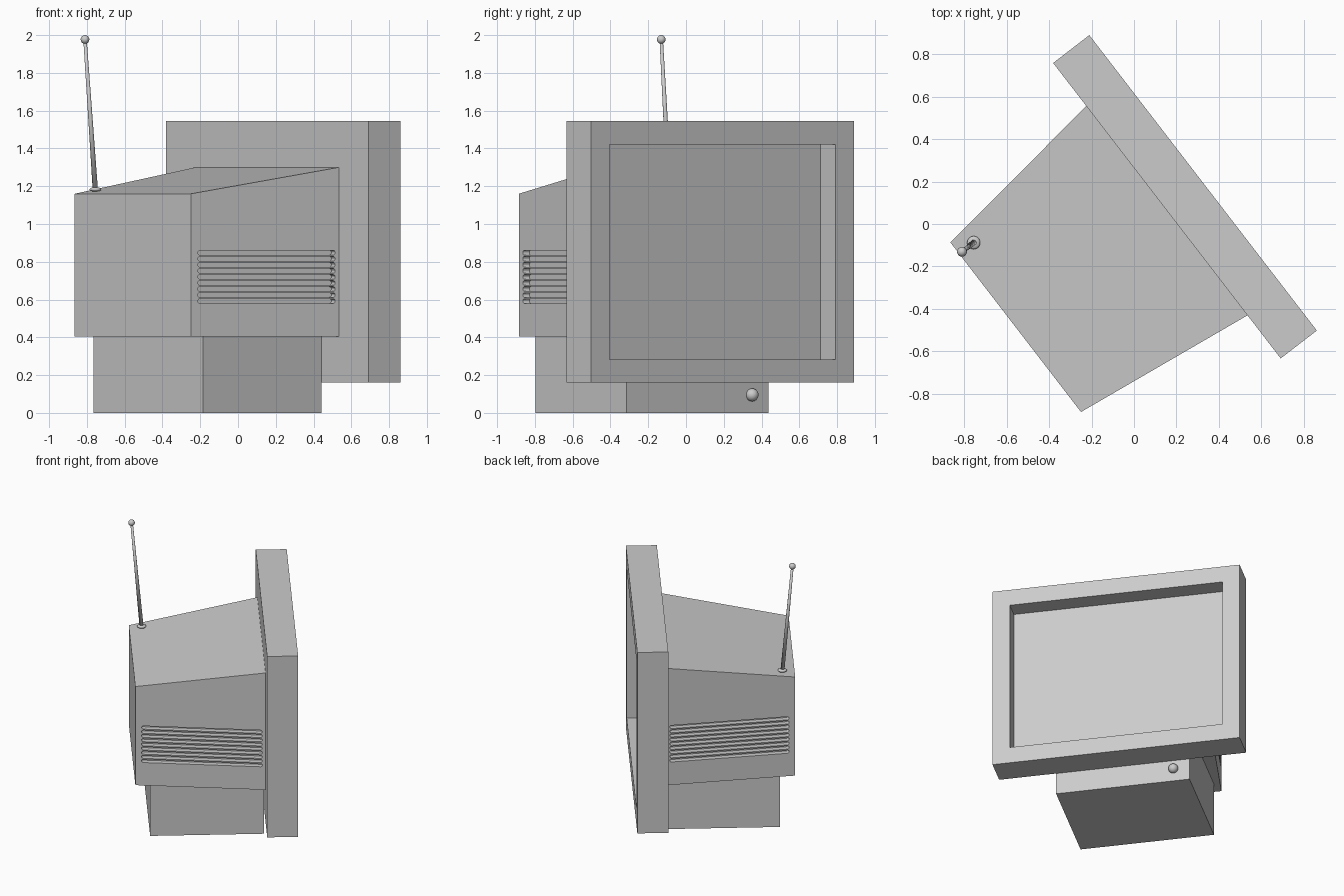
import bpy, bmesh, math
from mathutils import Matrix, Vector

if "Cube" in bpy.data.objects:
    bpy.data.objects.remove(bpy.data.objects["Cube"])

# Local set frame: +x is the screen direction, y the width; turned about z
TURN = Matrix.Rotation(math.atan2(0.61, 0.792), 4, 'Z') @ Matrix.Translation((0, -0.045, 0))


def finish(name, bm, turned=True, smooth=False):
    bmesh.ops.recalc_face_normals(bm, faces=bm.faces[:])
    if turned:
        bm.transform(TURN)
    mesh = bpy.data.meshes.new(name)
    bm.to_mesh(mesh)
    bm.free()
    for p in mesh.polygons:
        p.use_smooth = smooth
    ob = bpy.data.objects.new(name, mesh)
    bpy.context.collection.objects.link(ob)
    return ob


def prism(bm, outline, shift):
    face = bm.faces.new([bm.verts.new(p) for p in outline])
    ext = bmesh.ops.extrude_face_region(bm, geom=[face], use_keep_orig=True)
    vs = [g for g in ext['geom'] if isinstance(g, bmesh.types.BMVert)]
    bmesh.ops.translate(bm, vec=shift, verts=vs)


def box(bm, x0, x1, half, z0, z1):
    prism(bm, [(x0, -half, z0), (x1, -half, z0), (x1, half, z0), (x0, half, z0)], (0, 0, z1 - z0))


def ball(name, loc, r, flat=1.0, turned=False):
    bm = bmesh.new()
    bmesh.ops.create_uvsphere(bm, u_segments=24, v_segments=12, radius=r,
                              matrix=Matrix.Translation(loc) @ Matrix.Diagonal((1, 1, flat, 1)))
    return finish(name, bm, turned, True)


# Screen surround with recessed screen
bm = bmesh.new()
box(bm, 0.161, 0.376, 0.878, 0.16, 1.545)
bmesh.ops.recalc_face_normals(bm, faces=bm.faces[:])
front = max(bm.faces, key=lambda f: f.calc_center_median().x)
bmesh.ops.inset_region(bm, faces=[front], thickness=0.123, use_even_offset=True)
screen = bmesh.ops.extrude_discrete_faces(bm, faces=[front])['faces'][0]
bmesh.ops.translate(bm, vec=(-0.131, 0, 0), verts=screen.verts[:])
finish("screen_surround", bm)

# Tapered rear housing
XB, XF, HB, HF = -0.738, 0.161, 0.504, 0.622
bm = bmesh.new()
box(bm, XB, XF, HF, 0.405, 1.30)
for v in bm.verts:
    if v.co.x < 0:
        v.co.y *= HB / HF
        if v.co.z > 1:
            v.co.z = 1.16
housing = finish("rear_housing", bm)

# Vent slots cut into both side walls
bm = bmesh.new()
depth, h, pitch = 0.04, 0.024, 0.032
for side in (-1, 1):
    start = Vector((XB, side * HB, 0))
    along = (Vector((XF, side * HF, 0)) - start).normalized()
    out = Vector((-along.y, along.x, 0)) * side
    for i in range(9):
        z = 0.592 + i * pitch
        pts = []
        for end, base in ((0.872, -90), (0.055, 90)):
            for k in range(7):
                a = math.radians(base + 30 * k)
                p = start + along * (end + h / 2 * math.cos(a)) - out * depth
                p.z = z + h / 2 * math.sin(a)
                pts.append(p)
        prism(bm, pts, out * (depth + 0.03))
cutter = finish("vent_cutter", bm)
cutter.hide_render = True
mod = housing.modifiers.new("vents", 'BOOLEAN')
mod.operation, mod.solver, mod.object = 'DIFFERENCE', 'EXACT', cutter
bpy.context.view_layer.objects.active = housing
bpy.ops.object.modifier_apply(modifier=mod.name)
bpy.data.objects.remove(cutter)

# Pedestal base and its knob
bm = bmesh.new()
box(bm, -0.634, 0.157, 0.474, 0, 0.405)
finish("pedestal", bm)
ball("knob", (0.165, 0.36, 0.095), 0.034, turned=True)

# Aerial: foot, tapered rod, tip
foot, tip = Vector((-0.755, -0.088, 1.175)), Vector((-0.81, -0.131, 1.977))
ball("aerial_foot", foot + Vector((0, 0, 0.008)), 0.031, 0.4)
ball("aerial_tip", tip, 0.023)
d = tip - foot
bm = bmesh.new()
bmesh.ops.create_cone(bm, cap_ends=True, segments=16, radius1=0.014, radius2=0.009, depth=d.length,
                      matrix=Matrix.Translation((foot + tip) / 2) @ d.to_track_quat('Z', 'Y').to_matrix().to_4x4())
finish("aerial_rod", bm, False, True)
